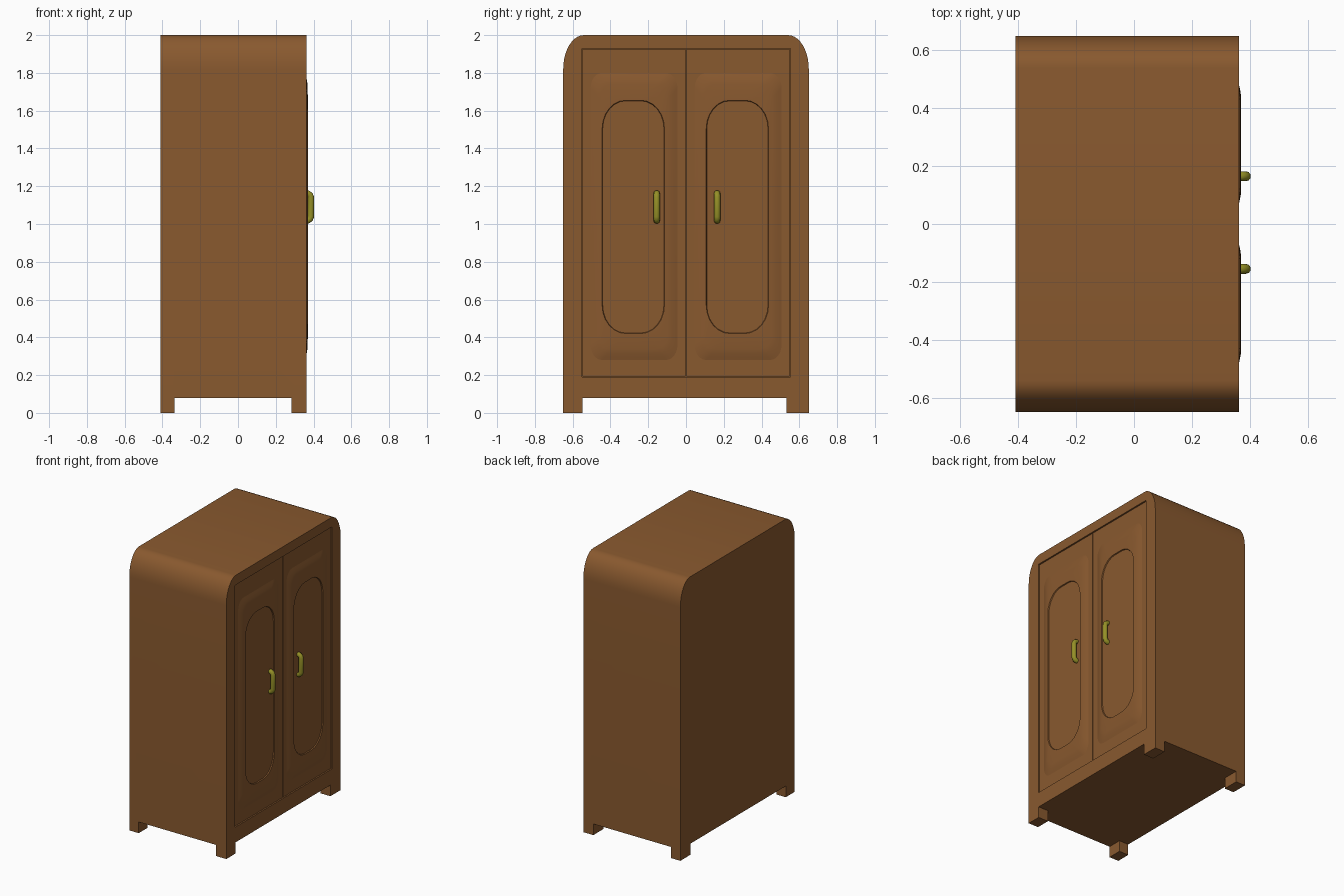
import bpy, bmesh
from math import sin, cos, pi, radians

if "Cube" in bpy.data.objects:
    bpy.data.objects.remove(bpy.data.objects["Cube"])


def material(name, color):
    m = bpy.data.materials.new(name)
    m.diffuse_color = color
    m.use_nodes = True
    m.node_tree.nodes["Principled BSDF"].inputs["Base Color"].default_value = m.diffuse_color
    return m


wood = material("wood", (0.25, 0.10, 0.028, 1))
brass = material("brass", (0.30, 0.28, 0.02, 1))


def finish(bm, name, mat=None, smooth=None):
    bmesh.ops.recalc_face_normals(bm, faces=bm.faces)
    me = bpy.data.meshes.new(name)
    bm.to_mesh(me)
    bm.free()
    ob = bpy.data.objects.new(name, me)
    bpy.context.collection.objects.link(ob)
    if mat:
        me.materials.append(mat)
    if smooth:
        bpy.ops.object.select_all(action='DESELECT')
        ob.select_set(True)
        bpy.context.view_layer.objects.active = ob
        bpy.ops.object.shade_smooth_by_angle(angle=radians(smooth))
    return ob


def box(name, x, y, z, mat=None):
    bm = bmesh.new()
    bmesh.ops.create_cube(bm, size=1)
    for v in bm.verts:
        v.co = [(a + b) / 2 + c * (b - a) for c, (a, b) in zip(v.co, (x, y, z))]
    return finish(bm, name, mat)


def rounded(y0, y1, z0, z1, ry, rz, n=6):
    """Rounded rectangle in the YZ plane, counter-clockwise."""
    pts = []
    corners = ((y1 - ry, z1 - rz), (y0 + ry, z1 - rz), (y0 + ry, z0 + rz), (y1 - ry, z0 + rz))
    for k, (cy, cz) in enumerate(corners):
        for i in range(n + 1):
            a = pi / 2 * (k + i / n)
            pts.append((cy + ry * cos(a), cz + rz * sin(a)))
    return pts


def loft(name, rings, mat, smooth):
    """Skin a list of (x, outline) rings and cap both ends."""
    bm = bmesh.new()
    loops = [[bm.verts.new((x, y, z)) for y, z in o] for x, o in rings]
    for a, b in zip(loops, loops[1:]):
        for i in range(len(a)):
            j = (i + 1) % len(a)
            bm.faces.new((a[i], a[j], b[j], b[i]))
    bm.faces.new(loops[0])
    bm.faces.new(loops[-1])
    return finish(bm, name, mat, smooth)


# Cabinet body: arch-cornered profile extruded front to back
n = 10
arc = rounded(-0.65, 0.65, 0, 2, 0.11, 0.18, n)[:2 * (n + 1)]
profile = arc + [(-0.65, 0), (0.65, 0)]
body = loft("cabinet_body", [(-0.41, profile), (0.362, profile)], wood, 30)

# Cutters: door recess, and two gaps that leave four corner legs
cutters = (
    ("door_recess_cutter", (0.31, 0.5), (-0.55, 0.553), (0.19, 1.93)),
    ("side_leg_cutter", (-0.335, 0.282), (-1, 1), (-0.5, 0.08)),
    ("door_leg_cutter", (-1, 1), (-0.548, 0.533), (-0.5, 0.08)),
)
for name, x, y, z in cutters:
    c = box(name, x, y, z)
    c.hide_render = True
    c.hide_set(True)
    mod = body.modifiers.new(name, 'BOOLEAN')
    mod.operation = 'DIFFERENCE'
    mod.solver = 'EXACT'
    mod.object = c


def handle(name, y):
    """Bent round bar standing off the door."""
    cu = bpy.data.curves.new(name, 'CURVE')
    cu.dimensions = '3D'
    cu.bevel_depth = 0.017
    cu.bevel_resolution = 3
    cu.use_fill_caps = True
    path = ((0.35, 1.018), (0.37, 1.018), (0.382, 1.026), (0.387, 1.04),
            (0.387, 1.14), (0.382, 1.154), (0.37, 1.162), (0.35, 1.162))
    s = cu.splines.new('POLY')
    s.points.add(len(path) - 1)
    for p, (x, z) in zip(s.points, path):
        p.co = (x, y, z, 1)
    s.use_smooth = True
    ob = bpy.data.objects.new(name, cu)
    bpy.context.collection.objects.link(ob)
    cu.materials.append(brass)


# Doors: slab, bulged panel with inset rounded field, handle
for side, y0, hy in (("left", -0.548, -0.155), ("right", 0.003, 0.165)):
    box(side + "_door", (0.30, 0.354), (y0, y0 + 0.546), (0.192, 1.927), wood)
    a, b = y0 + 0.043, y0 + 0.503

    def inset(d):
        return rounded(a + d, b - d, 0.28 + 1.2 * d, 1.80 - 1.2 * d, 0.06, 0.08)

    oa, ob_ = y0 + 0.104, y0 + 0.434
    oval = rounded(oa, ob_, 0.42, 1.655, 0.125, 0.15)
    field = rounded(oa + 0.003, ob_ - 0.003, 0.423, 1.652, 0.122, 0.147)
    loft(side + "_door_panel",
         [(0.345, inset(0)), (0.354, inset(0)), (0.358, inset(0.012)), (0.364, inset(0.03)),
          (0.368, inset(0.05)), (0.370, oval), (0.363, field)], wood, 40)
    handle(side + "_handle", hy)
